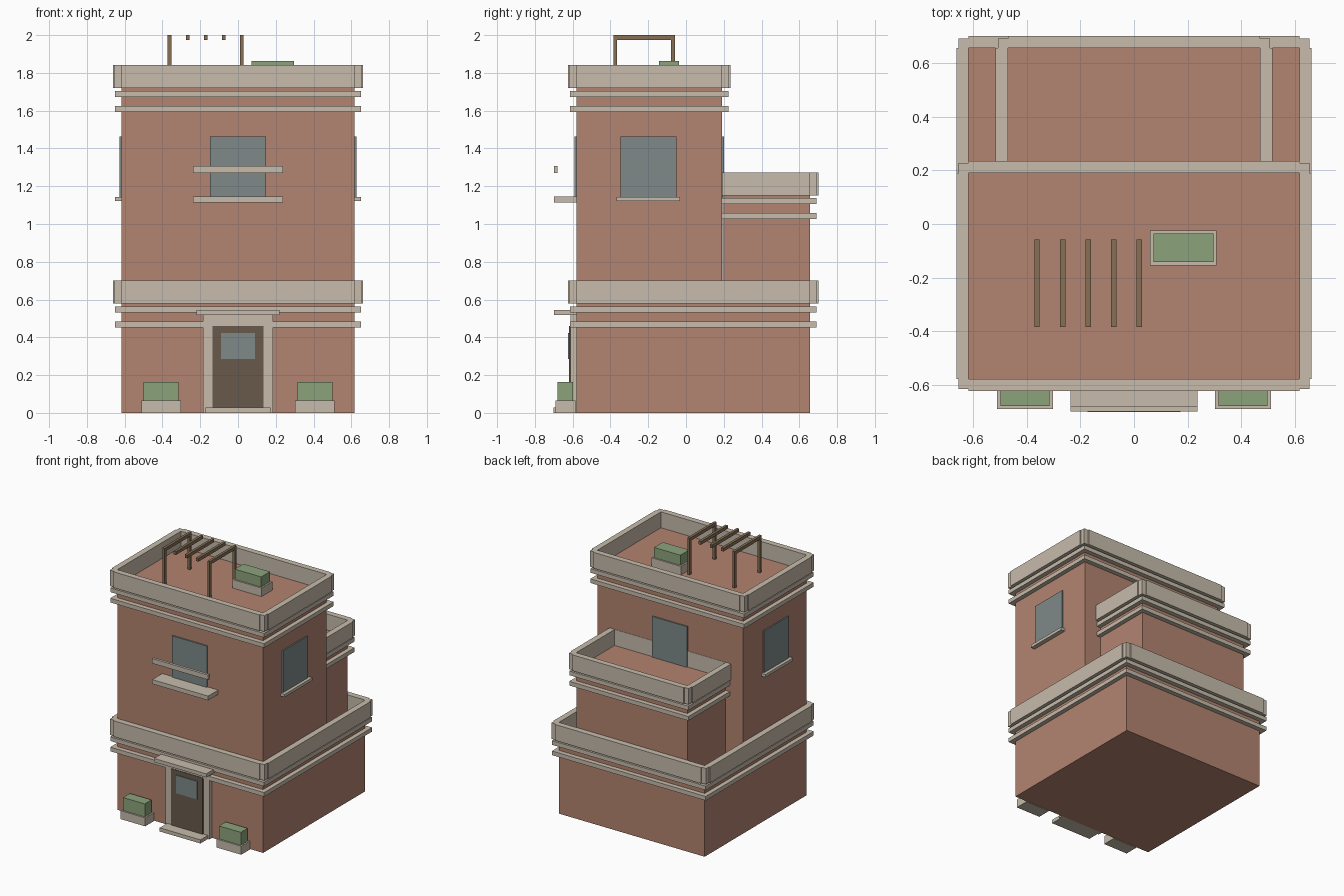
import bpy

if "Cube" in bpy.data.objects:
    bpy.data.objects.remove(bpy.data.objects["Cube"])


def material(name, rgb):
    m = bpy.data.materials.new(name)
    m.diffuse_color = (*rgb, 1)
    m.use_nodes = True
    m.node_tree.nodes["Principled BSDF"].inputs["Base Color"].default_value = m.diffuse_color
    return m


BRICK = material("clay_wall", (0.45, 0.23, 0.16))
STONE = material("pale_stone", (0.57, 0.50, 0.41))
GLASS = material("window_glass", (0.21, 0.25, 0.25))
DOOR = material("dark_wood", (0.14, 0.10, 0.07))
WOOD = material("pergola_wood", (0.24, 0.16, 0.09))
LEAF = material("leaves", (0.26, 0.37, 0.20))


def box(name, x, y, z, mat):
    """Axis-aligned box from (min, max) ranges."""
    verts = [(a, b, c) for a in x for b in y for c in z]
    faces = [(0, 1, 3, 2), (4, 6, 7, 5), (0, 4, 5, 1),
             (2, 3, 7, 6), (0, 2, 6, 4), (1, 5, 7, 3)]
    me = bpy.data.meshes.new(name)
    me.from_pydata(verts, [], faces)
    me.materials.append(mat)
    ob = bpy.data.objects.new(name, me)
    bpy.context.collection.objects.link(ob)
    return ob


def storey(name, w, y0, y1, z0, top):
    """Wall block with two string courses, parapet strips and corner posts."""
    box(name + "_walls", (-w, w), (y0, y1), (z0, top), BRICK)
    for i, z in enumerate((top - 0.046, top - 0.125)):
        box(f"{name}_band_{i}", (-w - 0.034, w + 0.034),
            (y0 - 0.036, y1 + 0.036), (z, z + 0.032), STONE)
    t, p = 0.045, 0.037
    z = (top, top + 0.122)
    box(name + "_parapet_front", (-w, w), (y0 - t, y0), z, STONE)
    box(name + "_parapet_back", (-w, w), (y1, y1 + t), z, STONE)
    for side, s in (("left", -1), ("right", 1)):
        xs = sorted((s * w, s * (w + t)))
        xp = sorted((s * w, s * (w + p)))
        box(f"{name}_parapet_{side}", xs, (y0, y1), z, STONE)
        box(f"{name}_post_front_{side}", xp, (y0 - p, y0), z, STONE)
        box(f"{name}_post_back_{side}", xp, (y1, y1 + p), z, STONE)


def planter(name, x, y, z, hx, hy, top):
    """Stone trough with a clipped shrub."""
    box(name + "_trough", (x - hx, x + hx), (y - hy, y + hy), (z, z + 0.065), STONE)
    box(name + "_shrub", (x - hx + 0.012, x + hx - 0.012),
        (y - hy + 0.012, y + hy - 0.012), (z + 0.065, top), LEAF)


W, F, B, M = 0.618, -0.579, 0.656, 0.19
ROOF = 1.719

# Stacked volumes
storey("ground_floor", W, F, B, 0, 0.578)
storey("upper_floor", W, F, M, 0.578, ROOF)
storey("rear_wing", 0.471, M + 0.002, B, 0.578, 1.151)

# Windows and sills
WZ = (1.14, 1.463)
box("front_window", (-0.148, 0.148), (F - 0.01, F), WZ, GLASS)
box("rear_window", (-0.148, 0.148), (M, M + 0.01), WZ, GLASS)
for side, s in (("left", -1), ("right", 1)):
    box(f"{side}_window", sorted((s * W, s * (W + 0.01))), (-0.348, -0.05), WZ, GLASS)
    box(f"{side}_sill", sorted((s * W, s * 0.652)), (-0.367, -0.031), (1.121, 1.143), STONE)

# Front balcony
box("balcony_slab", (-0.237, 0.237), (-0.7, F), (1.113, 1.146), STONE)
box("balcony_rail", (-0.237, 0.237), (-0.7, -0.68), (1.27, 1.307), STONE)

# Entrance
for side, s in (("left", -1), ("right", 1)):
    box(f"door_jamb_{side}", sorted((s * 0.134, s * 0.185)), (-0.612, F), (0, 0.52), STONE)
box("door_lintel", (-0.134, 0.134), (-0.612, F), (0.46, 0.52), STONE)
box("door", (-0.134, 0.134), (-0.619, F), (0.028, 0.46), DOOR)
box("door_glass", (-0.09, 0.09), (-0.625, -0.619), (0.286, 0.424), GLASS)
box("door_canopy", (-0.221, 0.221), (-0.7, F), (0.518, 0.546), STONE)
box("door_step", (-0.173, 0.173), (-0.702, F), (0, 0.028), STONE)

# Planters
for side, s in (("left", -1), ("right", 1)):
    planter(f"planter_{side}", s * 0.407, -0.638, 0, 0.104, 0.053, 0.164)
planter("roof_planter", 0.184, -0.089, ROOF, 0.124, 0.065, 1.862)

# Roof pergola
PY0, PY1 = -0.385, -0.058
for i in range(5):
    x = -0.362 + i * 0.0955
    box(f"pergola_slat_{i}", (x - 0.01, x + 0.01), (PY0, PY1), (1.975, 2.0), WOOD)
    if i in (0, 4):
        for end, y in (("front", PY0), ("back", PY1 - 0.021)):
            box(f"pergola_post_{end}_{i}", (x - 0.01, x + 0.01),
                (y, y + 0.021), (ROOF, 1.975), WOOD)
